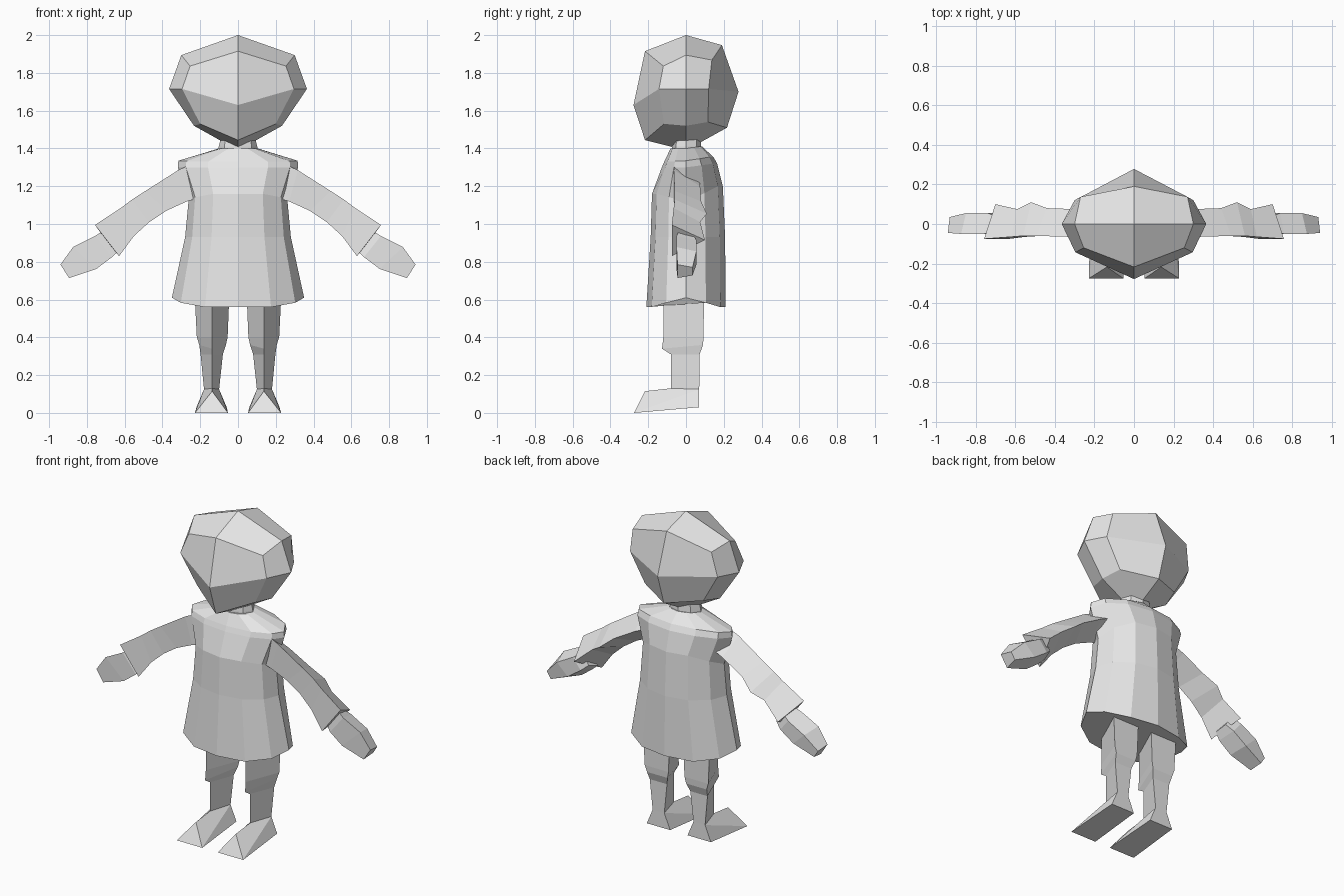
import bpy, bmesh, math

if "Cube" in bpy.data.objects:
    bpy.data.objects.remove(bpy.data.objects["Cube"])

mat = bpy.data.materials.new("light_grey")
mat.diffuse_color = (0.8, 0.8, 0.8, 1)
mat.use_nodes = True
mat.node_tree.nodes["Principled BSDF"].inputs["Base Color"].default_value = mat.diffuse_color


def make(name, verts, faces):
    me = bpy.data.meshes.new(name)
    bm = bmesh.new()
    vs = [bm.verts.new(v) for v in verts]
    for f in faces:
        bm.faces.new([vs[i] for i in f])
    bmesh.ops.recalc_face_normals(bm, faces=bm.faces)
    bm.to_mesh(me)
    bm.free()
    me.materials.append(mat)
    ob = bpy.data.objects.new(name, me)
    bpy.context.collection.objects.link(ob)
    return ob


def loft(rings):
    """Join equal-length rings with quads and cap both ends."""
    n = len(rings[0])
    verts = [p for r in rings for p in r]
    faces = [(a * n + i, a * n + (i + 1) % n, (a + 1) * n + (i + 1) % n, (a + 1) * n + i)
             for a in range(len(rings) - 1) for i in range(n)]
    faces += [tuple(range(n)), tuple(range(len(verts) - n, len(verts)))]
    return verts, faces


def pair(name, verts, faces):
    """Right part and its mirrored left twin."""
    make(name + "_right", verts, faces)
    make(name + "_left", [(-x, y, z) for x, y, z in verts], faces)


# Head: cube split into 2 x 2 panels per side, (row, depth) -> position
middle = {(0, 0): (-.217, 1.444), (0, 1): (0, 1.39), (0, 2): (.217, 1.51),
          (1, 0): (-.278, 1.63), (1, 2): (.278, 1.70),
          (2, 0): (-.217, 1.915), (2, 1): (0, 2.0), (2, 2): (.19, 1.947)}
side = {(0, 0): (.20, -.116, 1.53), (0, 1): (.233, 0, 1.52), (0, 2): (.20, .116, 1.54),
        (1, 0): (.296, -.143, 1.715), (1, 1): (.365, 0, 1.715), (1, 2): (.30, .12, 1.715),
        (2, 0): (.254, -.12, 1.836), (2, 1): (.30, 0, 1.894), (2, 2): (.27, .137, 1.868)}
pts = {}
for (k, j), (y, z) in middle.items():
    pts[1, j, k] = (0, y, z)
for (k, j), (x, y, z) in side.items():
    pts[2, j, k] = (x, y, z)
    pts[0, j, k] = (-x, y, z)
keys = list(pts)
faces = []
for axis in range(3):
    for end in (0, 2):
        for a in (0, 1):
            for b in (0, 1):
                quad = []
                for u, v in ((a, b), (a + 1, b), (a + 1, b + 1), (a, b + 1)):
                    c = [u, v]
                    c.insert(axis, end)
                    quad.append(keys.index(tuple(c)))
                faces.append(quad)
make("head", [pts[k] for k in keys], faces)


# Dress and neck: elliptical rings (z front, z side, z back, half width, front y, back y)
def ellipse(n, zf, zs, zb, rx, yf, yb):
    ring = []
    for i in range(n):
        a = 2 * math.pi * i / n
        c, s = math.cos(a), math.sin(a)
        t = max(0, abs(c) * 4 - 3)
        z = (zb if s > 0 else zf) * (1 - t) + zs * t
        ring.append((rx * c, s * (yb if s > 0 else -yf), z))
    return ring


dress = [(.56, .61, .56, .35, -.21, .21), (.93, .93, .93, .28, -.187, .207),
         (1.16, 1.12, 1.20, .262, -.18, .195), (1.30, 1.30, 1.32, .318, -.128, .165),
         (1.33, 1.335, 1.355, .316, -.115, .145), (1.40, 1.40, 1.41, .10, -.082, .085)]
make("dress", *loft([ellipse(12, *r) for r in dress]))
neck = [(1.36, 1.36, 1.36, .105, -.075, .08), (1.41, 1.41, 1.41, .102, -.075, .08),
        (1.47, 1.46, 1.47, .09, -.068, .075)]
make("neck", *loft([ellipse(8, *r) for r in neck]))

# Sleeves: triangular sections (top x z, bottom x z, back x z, front y, back y)
sleeve = [(.22, 1.33, .20, 1.14, .21, 1.24, -.062, .07),
          (.317, 1.285, .27, 1.12, .30, 1.20, -.065, .075),
          (.49, 1.175, .38, 1.07, .44, 1.12, -.06, .08),
          (.56, 1.13, .47, 1.01, .52, 1.055, -.06, .11),
          (.62, 1.085, .55, .937, .59, 1.01, -.065, .075),
          (.757, .995, .63, .83, .70, .915, -.075, .10)]
pair("sleeve", *loft([[(tx, f, tz), (bx, f, bz), (kx, b, kz)]
                      for tx, tz, bx, bz, kx, kz, f, b in sleeve]))

# Hands: four-sided sections, narrower at the back
hand = [(.70, .97, .63, .86, -.035, .035), (.757, .937, .667, .825, -.05, .055),
        (.873, .878, .75, .762, -.05, .055), (.94, .785, .894, .714, -.045, .035)]
rings = []
for tx, tz, bx, bz, f, b in hand:
    mix = lambda t: (tx + (bx - tx) * t, b, tz + (bz - tz) * t)
    rings.append([(tx, f, tz), (bx, f, bz), mix(.8), mix(.2)])
pair("hand", *loft(rings))

# Legs: triangular sections with a front ridge (z, back z, front y, back y, inner x, outer x)
leg = [(.60, .60, -.12, .095, .047, .228), (.40, .40, -.12, .093, .055, .218),
       (.34, .36, -.127, .09, .064, .205), (.31, .31, -.08, .072, .08, .198),
       (.13, .125, -.08, .07, .10, .18)]
pair("leg", *loft([[(.137, f, z), (o, b, zb), (i, b, zb)] for z, zb, f, b, i, o in leg]))

# Feet: wedge with a ridge running to the toe
foot = [(.053, -.275, 0), (.228, -.275, 0), (.137, -.217, .115), (.137, -.08, .13),
        (.10, .07, .125), (.18, .07, .125), (.06, .07, .03), (.22, .07, .03)]
pair("foot", foot, [(0, 1, 2), (0, 6, 7, 1), (1, 7, 5), (1, 5, 3, 2),
                    (0, 4, 6), (0, 2, 3, 4), (6, 4, 5, 7), (3, 5, 4)])
